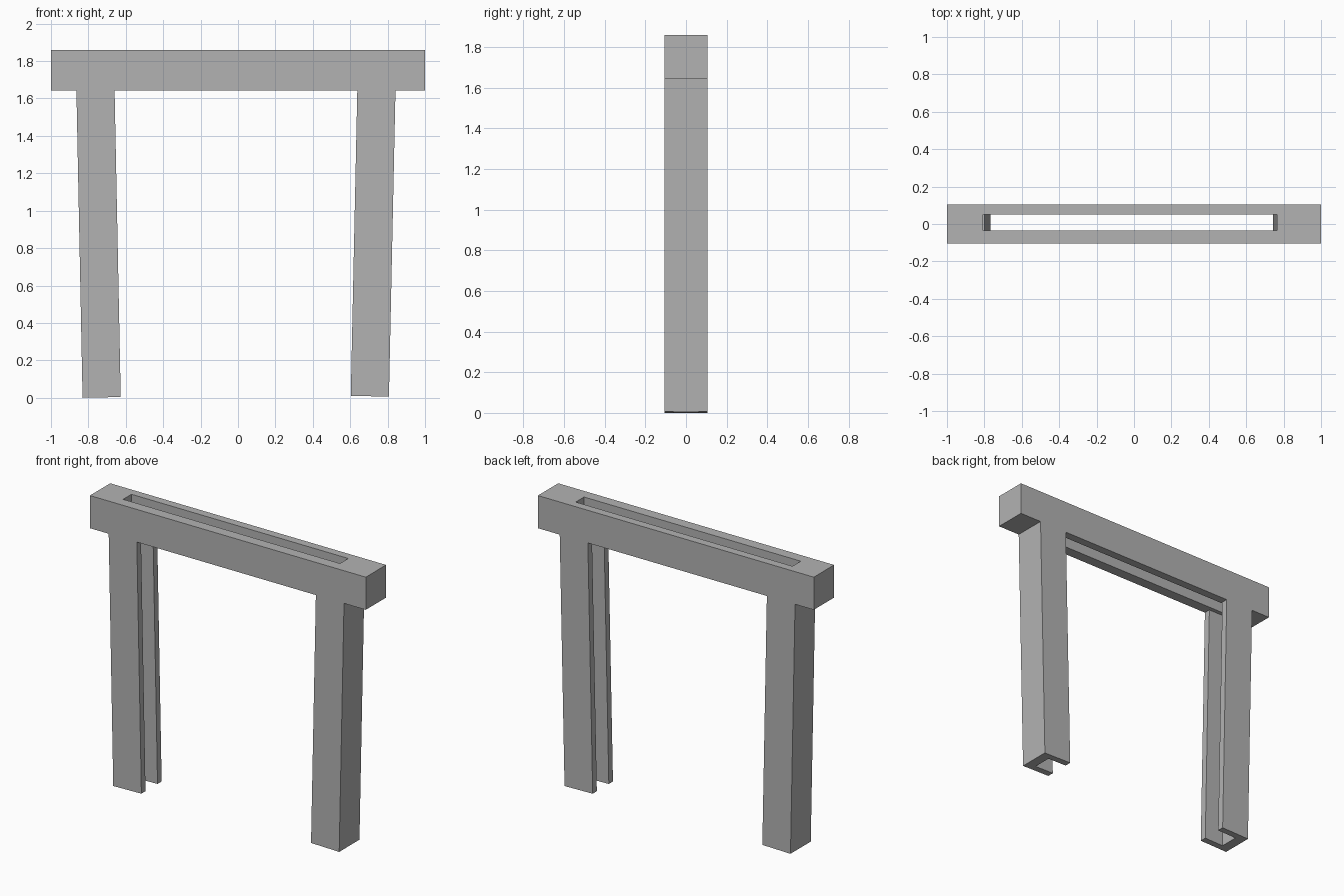
import bpy
import bmesh
from mathutils import Vector

cube = bpy.data.objects.get("Cube")
if cube:
    bpy.data.objects.remove(cube, do_unlink=True)

# Single grey finish
grey = bpy.data.materials.new("grey")
grey.use_nodes = True
colour = (0.45, 0.45, 0.45, 1)
grey.diffuse_color = colour
grey.node_tree.nodes["Principled BSDF"].inputs["Base Color"].default_value = colour

HALF_DEPTH = 0.105
BEAM_BOTTOM, BEAM_TOP = 1.644, 1.858


def add_object(name, bm):
    bmesh.ops.recalc_face_normals(bm, faces=bm.faces)
    mesh = bpy.data.meshes.new(name)
    bm.to_mesh(mesh)
    bm.free()
    mesh.materials.append(grey)
    obj = bpy.data.objects.new(name, mesh)
    bpy.context.collection.objects.link(obj)
    return obj


def rectangle(x0, x1, y0, y1):
    return [(x0, y0), (x1, y0), (x1, y1), (x0, y1)]


def make_beam():
    """Beam with a long slot cut right through it, built as joined rings."""
    outer = rectangle(-1, 1, -HALF_DEPTH, HALF_DEPTH)
    slot = rectangle(-0.808, 0.764, -0.035, 0.051)
    bm = bmesh.new()
    rings = [[bm.verts.new((x, y, z)) for x, y in loop]
             for loop, z in ((outer, BEAM_BOTTOM), (outer, BEAM_TOP),
                             (slot, BEAM_TOP), (slot, BEAM_BOTTOM))]
    for a, b in zip(rings, rings[1:] + rings[:1]):
        for i in range(4):
            j = (i + 1) % 4
            bm.faces.new((a[i], a[j], b[j], b[i]))
    return add_object("slotted_beam", bm)


def make_leg(name, side, foot_x, top_x, foot_z):
    """Leaning U channel, open towards the middle; x values are its outer edge."""
    width, web, flange = 0.204, 0.065, 0.043
    inner = HALF_DEPTH - flange
    section = [(0, -HALF_DEPTH), (width, -HALF_DEPTH), (width, -inner), (web, -inner),
               (web, inner), (width, inner), (width, HALF_DEPTH), (0, HALF_DEPTH)]
    axis = Vector((top_x - foot_x, 0, BEAM_BOTTOM - foot_z))
    tilt = side * axis.x / axis.z
    bm = bmesh.new()
    verts = [bm.verts.new((foot_x - side * d, y, foot_z + tilt * d)) for d, y in section]
    face = bm.faces.new(verts)
    top = bmesh.ops.extrude_face_region(bm, geom=[face])["geom"]
    bmesh.ops.translate(bm, vec=axis,
                        verts=[v for v in top if isinstance(v, bmesh.types.BMVert)])
    return add_object(name, bm)


make_beam()
make_leg("right_leg", -1, -0.831, -0.864, 0.0)
make_leg("left_leg", 1, 0.807, 0.842, 0.006)
